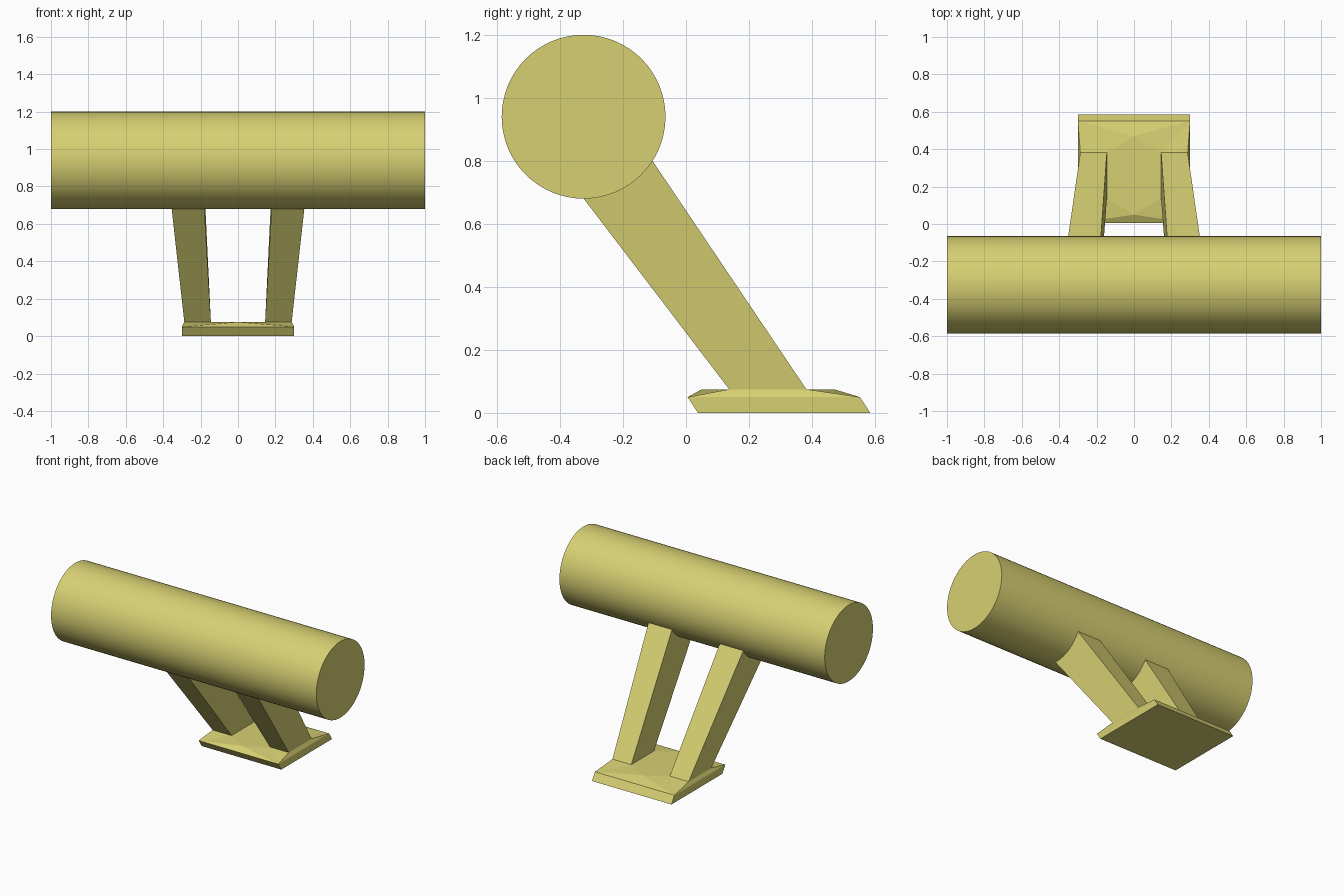
import bpy, bmesh, math

if "Cube" in bpy.data.objects:
    bpy.data.objects.remove(bpy.data.objects["Cube"])

mat = bpy.data.materials.new("yellow")
mat.diffuse_color = (0.68, 0.63, 0.17, 1)
mat.use_nodes = True
mat.node_tree.nodes["Principled BSDF"].inputs["Base Color"].default_value = mat.diffuse_color


def build(name, verts, faces):
    bm = bmesh.new()
    vs = [bm.verts.new(v) for v in verts]
    for f in faces:
        bm.faces.new([vs[i] for i in f])
    bmesh.ops.recalc_face_normals(bm, faces=bm.faces)
    me = bpy.data.meshes.new(name)
    bm.to_mesh(me)
    bm.free()
    ob = bpy.data.objects.new(name, me)
    bpy.context.collection.objects.link(ob)
    me.materials.append(mat)
    return ob


# Horizontal drum with smooth side
bpy.ops.mesh.primitive_cylinder_add(vertices=64, radius=0.26, depth=2,
                                    location=(0, -0.325, 0.94),
                                    rotation=(0, math.pi / 2, 0))
drum = bpy.context.object
drum.name = "drum"
drum.data.materials.append(mat)
bpy.ops.object.shade_smooth_by_angle(angle=math.radians(30))

# Base plate: slanted rim with a shallow raised top
FRONT, BACK, TOP = 0.137, 0.382, 0.075
IN, OUT = 0.145, 0.287


def rect(x, y0, y1, z):
    return [(-x, y0, z), (x, y0, z), (x, y1, z), (-x, y1, z)]


top = [(-OUT, FRONT), (-IN, FRONT), (0, 0.05), (IN, FRONT), (OUT, FRONT),
       (OUT, BACK), (IN, BACK), (0, 0.47), (-IN, BACK), (-OUT, BACK)]
verts = rect(0.3, 0.038, 0.585, 0) + rect(0.3, 0.005, 0.552, 0.05)
verts += [(x, y, TOP) for x, y in top]
faces = [(0, 1, 2, 3), range(8, 18)]
faces += [(i, (i + 1) % 4, (i + 1) % 4 + 4, i + 4) for i in range(4)]
faces += [(4, 5, 10), (4, 10, 9), (4, 9, 8), (5, 11, 10), (5, 12, 11),
          (6, 7, 15), (6, 15, 14), (6, 14, 13), (7, 16, 15), (7, 17, 16),
          (5, 6, 13, 12), (7, 4, 8, 17)]
build("base_plate", verts, faces)

# Two leaning legs, splayed outward toward the drum
for name, s in (("left_leg", -1), ("right_leg", 1)):
    verts = [(s * IN, FRONT, TOP), (s * OUT, FRONT, TOP),
             (s * OUT, BACK, TOP), (s * IN, BACK, TOP),
             (s * 0.18, -0.327, 0.683), (s * 0.355, -0.327, 0.683),
             (s * 0.358, -0.109, 0.804), (s * 0.18, -0.109, 0.804)]
    build(name, verts, [(0, 1, 2, 3), (4, 5, 6, 7)] +
          [(i, (i + 1) % 4, (i + 1) % 4 + 4, i + 4) for i in range(4)])
